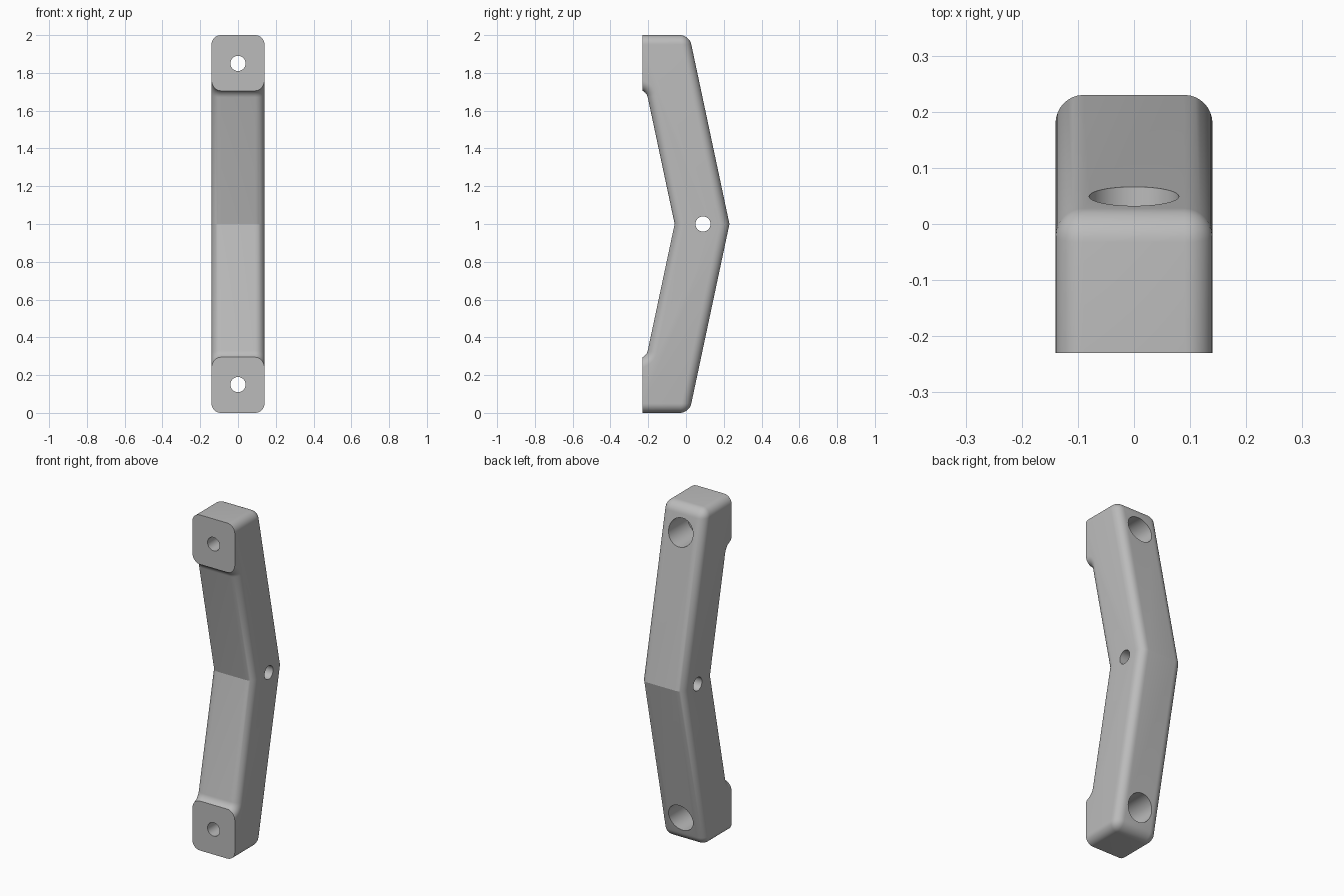
import bpy, bmesh, math
from mathutils import Matrix, Vector

if "Cube" in bpy.data.objects:
    bpy.data.objects.remove(bpy.data.objects["Cube"])

HALF_W, ROUND = 0.14, 0.05
SLOPE = math.tan(math.radians(12))
PAD_Y, BACK_Y, GRIP_Y = -0.23, 0.23, -0.06

grey = bpy.data.materials.new("plain grey")
grey.diffuse_color = (0.5, 0.5, 0.5, 1)
grey.use_nodes = True
grey.node_tree.nodes["Principled BSDF"].inputs["Base Color"].default_value = grey.diffuse_color


def finish(name, bm):
    bmesh.ops.recalc_face_normals(bm, faces=bm.faces[:])
    me = bpy.data.meshes.new(name)
    bm.to_mesh(me)
    bm.free()
    me.materials.append(grey)
    ob = bpy.data.objects.new(name, me)
    bpy.context.collection.objects.link(ob)
    return ob


# side profile: upper half (y, z), then mirrored about z = 1
r = 0.05
cz = 1.66
cy = GRIP_Y - SLOPE * (cz - 1) - r / math.cos(math.radians(12))
upper = [(BACK_Y - SLOPE, 2.0), (PAD_Y, 2.0)]
top_a = math.acos((PAD_Y - cy) / r)
low_a = math.radians(12)
for i in range(9):
    a = top_a + (low_a - top_a) * i / 8
    upper.append((cy + r * math.cos(a), cz + r * math.sin(a)))
profile = ([(BACK_Y, 1.0)] + upper + [(GRIP_Y, 1.0)]
           + [(y, 2 - z) for y, z in reversed(upper)])

# handle body: extruded profile with rounded edges, flat sharp pads
bm = bmesh.new()
face = bm.faces.new([bm.verts.new((-HALF_W, y, z)) for y, z in profile])
ext = bmesh.ops.extrude_face_region(bm, geom=[face])
bmesh.ops.translate(bm, vec=(2 * HALF_W, 0, 0),
                    verts=[v for v in ext["geom"] if isinstance(v, bmesh.types.BMVert)])
edges = []
for e in bm.edges:
    p, q = (v.co for v in e.verts)
    on_pad = max(p.y, q.y) < PAD_Y + 1e-4
    across = abs(p.x - q.x) > 0.1
    end_edge = across and p.y > 0 and abs(p.z - 1) > 0.99
    if end_edge or (not across and not on_pad):
        edges.append(e)
bmesh.ops.bevel(bm, geom=edges, offset=ROUND, offset_type='OFFSET', segments=8,
                profile=0.5, affect='EDGES', clamp_overlap=False)
body = finish("handle", bm)


# lathe a list of (distance along axis, radius) into a closed plug
def plug(bm, steps, matrix, n=48):
    rings = []
    for d, rad in steps:
        rings.append([bm.verts.new(matrix @ Vector((rad * math.cos(2 * math.pi * i / n),
                                                    rad * math.sin(2 * math.pi * i / n), d)))
                      for i in range(n)])
    for a, b in zip(rings, rings[1:]):
        for i in range(n):
            j = (i + 1) % n
            bm.faces.new((a[i], a[j], b[j], b[i]))
    bm.faces.new(rings[0])
    bm.faces.new(rings[-1])


# screw holes with wide counterbores from the back, and the side pin hole
bm = bmesh.new()
for z in (0.15, 1.85):
    plug(bm, [(-0.4, 0.04), (-0.13, 0.04), (-0.13, 0.08), (0.4, 0.08)],
         Matrix.Translation((0, 0, z)) @ Matrix.Rotation(-math.pi / 2, 4, 'X'))
plug(bm, [(-0.3, 0.04), (0.3, 0.04)],
     Matrix.Translation((0, 0.09, 1)) @ Matrix.Rotation(math.pi / 2, 4, 'Y'))
cutter = finish("hole_cutter", bm)
cutter.hide_render = True

mod = body.modifiers.new("holes", 'BOOLEAN')
mod.operation = 'DIFFERENCE'
mod.solver = 'EXACT'
mod.object = cutter
bpy.context.view_layer.objects.active = body
body.select_set(True)
bpy.ops.object.modifier_apply(modifier=mod.name)
bpy.data.objects.remove(cutter)
bpy.ops.object.shade_smooth_by_angle(angle=math.radians(20))
